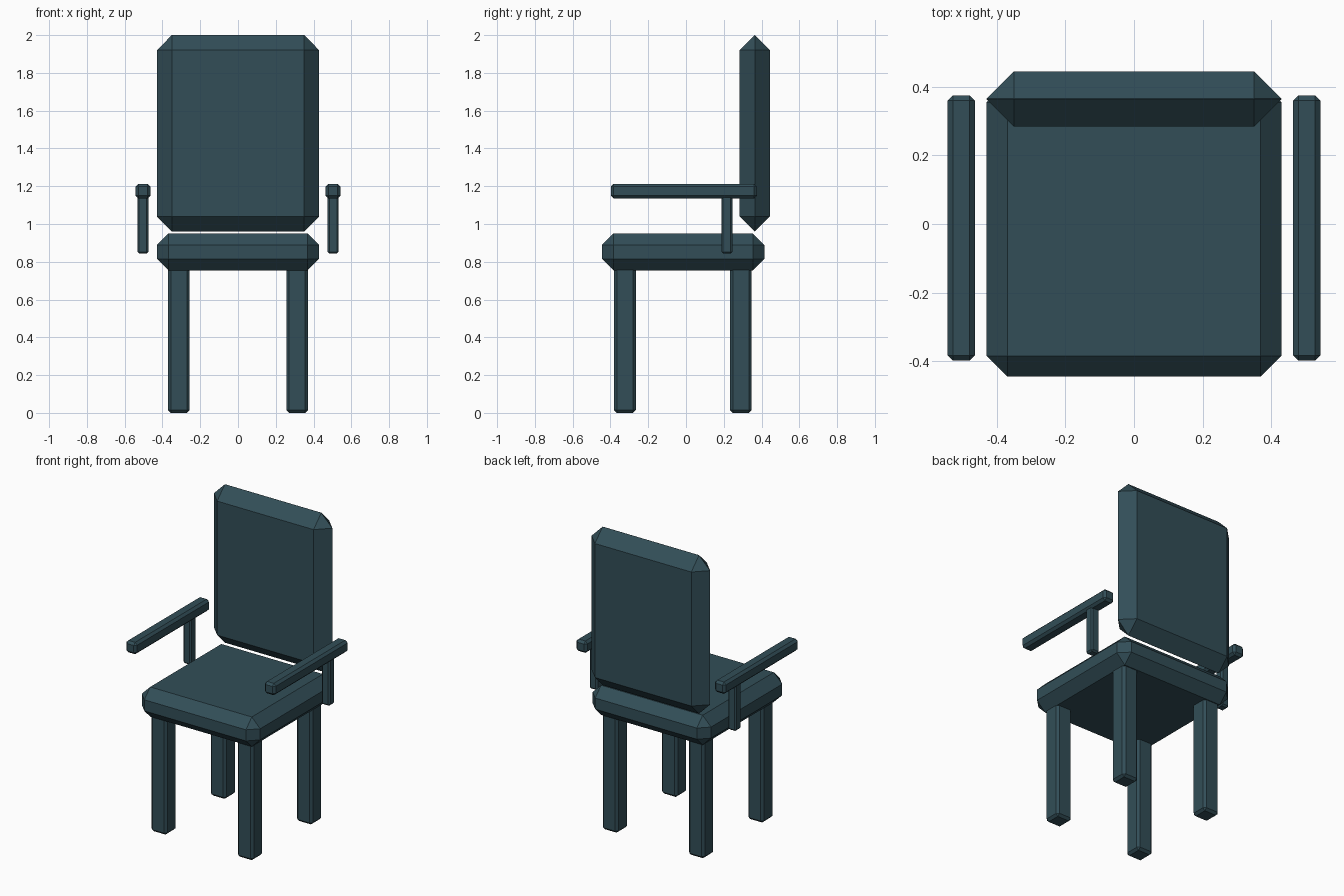
import bpy, bmesh
from mathutils import Vector

if "Cube" in bpy.data.objects:
    bpy.data.objects.remove(bpy.data.objects["Cube"])

mat = bpy.data.materials.new("dark slate teal")
mat.diffuse_color = (0.032, 0.076, 0.096, 1)
mat.use_nodes = True
mat.node_tree.nodes["Principled BSDF"].inputs["Base Color"].default_value = mat.diffuse_color


def block(name, lo, hi, chamfer):
    """Box between two corners with flat chamfered edges."""
    lo, hi = Vector(lo), Vector(hi)
    size, mid = hi - lo, (lo + hi) / 2
    bm = bmesh.new()
    bmesh.ops.create_cube(bm, size=1)
    for v in bm.verts:
        v.co = Vector(a * b for a, b in zip(v.co, size)) + mid
    bmesh.ops.bevel(bm, geom=bm.edges[:], offset=chamfer, offset_type='OFFSET',
                    segments=1, affect='EDGES', clamp_overlap=True)
    bmesh.ops.remove_doubles(bm, verts=bm.verts[:], dist=0.0005)
    bmesh.ops.recalc_face_normals(bm, faces=bm.faces[:])
    me = bpy.data.meshes.new(name)
    bm.to_mesh(me)
    bm.free()
    me.materials.append(mat)
    ob = bpy.data.objects.new(name, me)
    bpy.context.collection.objects.link(ob)
    return ob


def pair(name, lo, hi, chamfer):
    """Right-hand block plus its mirror image across x = 0."""
    block("right_" + name, lo, hi, chamfer)
    block("left_" + name, (-hi[0], lo[1], lo[2]), (-lo[0], hi[1], hi[2]), chamfer)


# Cushions: the backrest chamfers meet in a ridge
block("seat", (-0.43, -0.445, 0.755), (0.43, 0.415, 0.95), 0.061)
block("backrest", (-0.43, 0.284, 0.96), (0.43, 0.445, 2.0), 0.08)

# Legs
pair("front_leg", (0.256, -0.381, 0), (0.371, -0.266, 0.775), 0.015)
pair("back_leg", (0.256, 0.233, 0), (0.371, 0.348, 0.775), 0.015)

# Armrests and their posts
pair("armrest", (0.464, -0.398, 1.135), (0.543, 0.375, 1.213), 0.015)
pair("armrest_post", (0.474, 0.187, 0.843), (0.533, 0.246, 1.15), 0.01)
